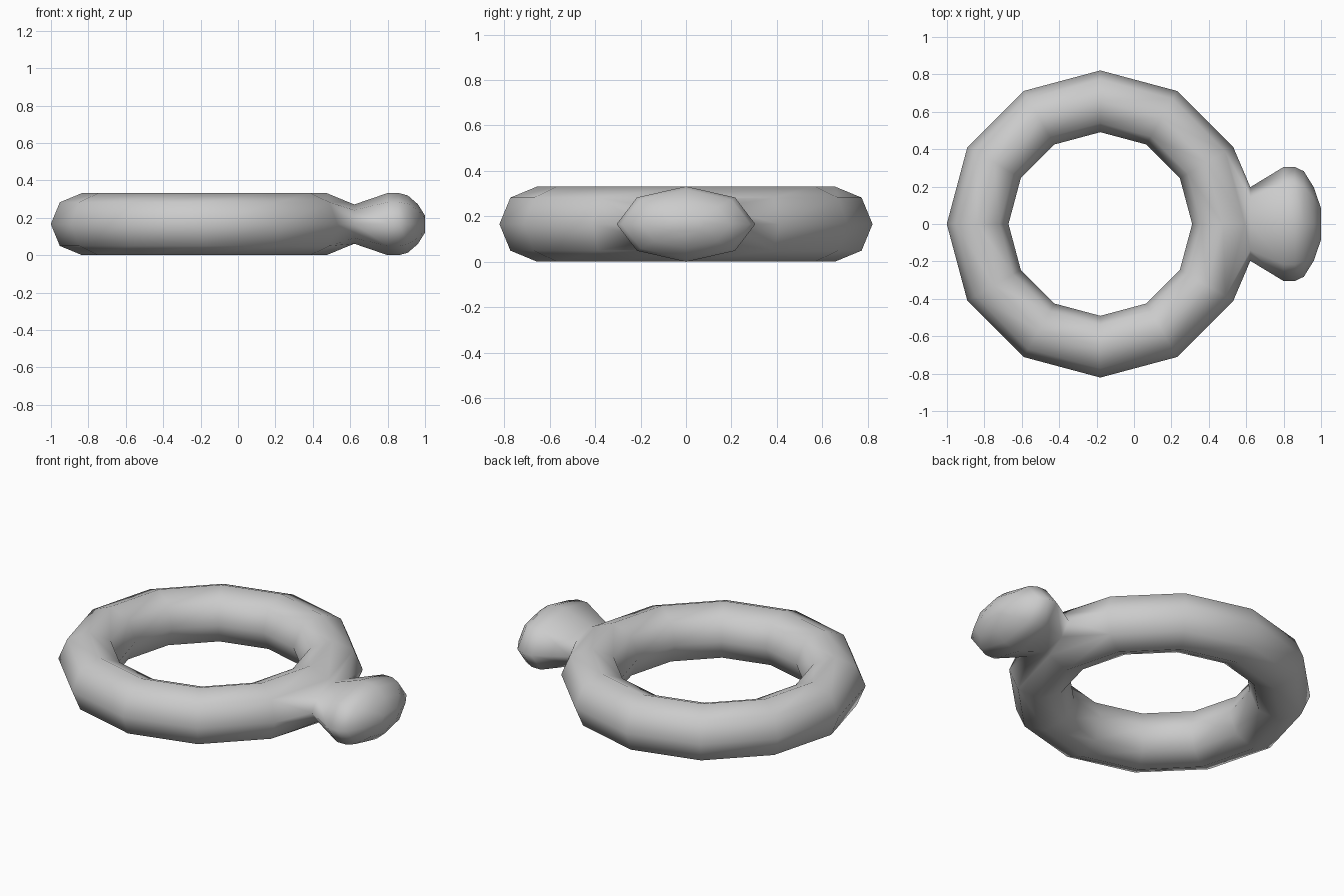
import bpy, bmesh
from math import cos, sin, tau

if "Cube" in bpy.data.objects:
    bpy.data.objects.remove(bpy.data.objects["Cube"])

CX, CZ = -0.18, 0.166      # ring centre
R, r = 0.656, 0.165        # ring and tube radius
N, M = 12, 8               # segments around the ring and the tube

bm = bmesh.new()

# Ring, left open on the four outer quads where the knob grows out
ring = []
for i in range(N):
    a = tau * i / N
    ring.append([bm.verts.new((CX + (R + r * cos(tau * j / M)) * cos(a),
                               (R + r * cos(tau * j / M)) * sin(a),
                               CZ + r * sin(tau * j / M))) for j in range(M)])
for i in range(N):
    for j in range(M):
        if i in (N - 1, 0) and j in (M - 1, 0):
            continue
        k, l = (i + 1) % N, (j + 1) % M
        bm.faces.new((ring[i][j], ring[k][j], ring[k][l], ring[i][l]))

# Opening outline, counter-clockwise from +y
outline = [(1, 0), (1, 1), (0, 1), (-1, 1), (-1, 0), (-1, -1), (0, -1), (1, -1)]
prev = [ring[i][j] for i, j in outline]

# Knob: neck, flare and rounded end as octagonal sections (x, half width, half height)
sections = [(0.622, 0.197, 0.105), (0.80, 0.305, 0.166), (0.86, 0.305, 0.166),
            (0.908, 0.282, 0.153), (0.962, 0.195, 0.106), (1.0, 0.083, 0.045)]
for x, w, h in sections:
    cur = [bm.verts.new((x, w * cos(tau * j / M), CZ + h * sin(tau * j / M)))
           for j in range(M)]
    for j in range(M):
        l = (j + 1) % M
        bm.faces.new((prev[j], prev[l], cur[l], cur[j]))
    prev = cur
bm.faces.new(prev)

bmesh.ops.recalc_face_normals(bm, faces=bm.faces[:])
for f in bm.faces:
    f.smooth = True

mesh = bpy.data.meshes.new("ring_with_knob")
bm.to_mesh(mesh)
bm.free()
bpy.context.collection.objects.link(bpy.data.objects.new("ring_with_knob", mesh))
